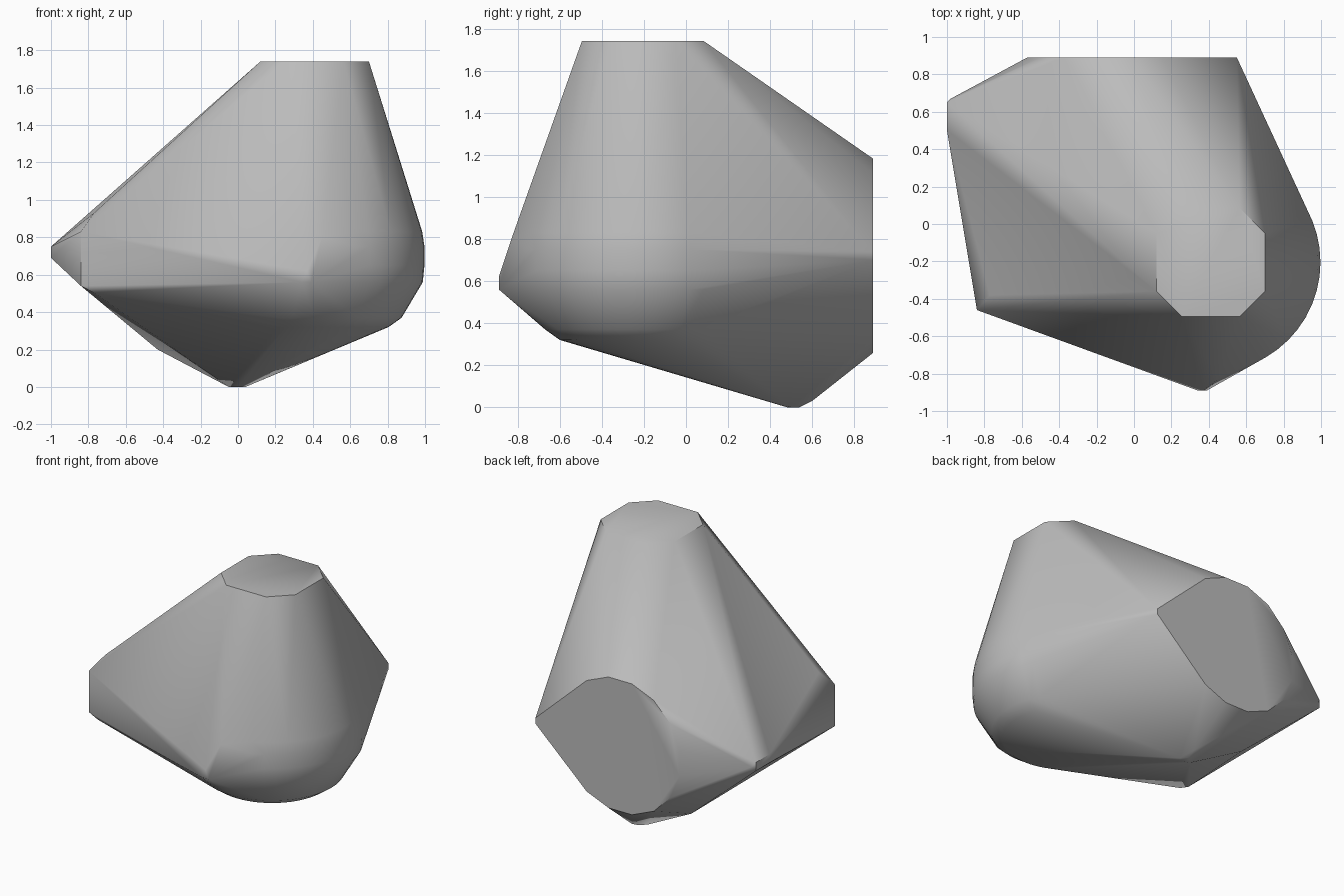
import bpy, bmesh, math

cube = bpy.data.objects.get("Cube")
if cube:
    bpy.data.objects.remove(cube, do_unlink=True)

grey = bpy.data.materials.new("Grey")
grey.use_nodes = True
colour = (0.5, 0.5, 0.5, 1)
grey.diffuse_color = colour
grey.node_tree.nodes["Principled BSDF"].inputs["Base Color"].default_value = colour


def ring(cx, cy, r, n, phase=0.0):
    """Points of a regular polygon in 2D."""
    for i in range(n):
        a = 2 * math.pi * (i + phase) / n
        yield cx + r * math.cos(a), cy + r * math.sin(a)


points = []

# Octagonal flat top
for sx, sy in ((0.155, 0.29), (0.29, 0.155)):
    points += [(0.41 + i * sx, -0.205 + j * sy, 1.74) for i in (-1, 1) for j in (-1, 1)]

# Rounded shoulder below the top: (height, radius)
for z, r in ((0.83, 0.575), (0.75, 0.587), (0.65, 0.587), (0.56, 0.578),
             (0.37, 0.465), (0.32, 0.395)):
    points += [(x, y, z) for x, y in ring(0.41, -0.205, r, 48)]

# Round flat back with a pointed side
points += [(x, 0.89, z) for x, z in ring(-0.11, 0.72, 0.47, 16, 0.5)]
points += [(0.55, 0.89, 0.74), (0.55, 0.89, 0.70)]

# Front tip
points += [(0.34, -0.89, 0.56), (0.39, -0.89, 0.56), (0.37, -0.89, 0.62), (0.45, -0.83, 0.80)]

# Side corner towards the front
points += [(-0.84, -0.46, 0.83), (-0.84, -0.46, 0.54), (-0.77, -0.46, 0.505), (-0.77, -0.38, 0.93)]

# Side corner towards the back
points += [(-1, y, z) for y in (0.5, 0.65) for z in (0.69, 0.75)] + [(-0.98, 0.67, 0.72)]

# Small flat base and the lower side corner
points += [(-0.05, 0.50, 0), (0.04, 0.50, 0), (0, 0.48, 0), (0, 0.54, 0),
           (0, 0.60, 0.03), (-0.43, 0.555, 0.2)]

# Wrap the points in one convex shell
bm = bmesh.new()
for p in points:
    bm.verts.new(p)
hull = bmesh.ops.convex_hull(bm, input=bm.verts[:])
bmesh.ops.delete(bm, geom=[v for v in bm.verts if not v.link_faces], context="VERTS")
bmesh.ops.dissolve_limit(bm, angle_limit=math.radians(0.5), verts=bm.verts[:], edges=bm.edges[:])
bmesh.ops.recalc_face_normals(bm, faces=bm.faces[:])

mesh = bpy.data.meshes.new("faceted_stone")
bm.to_mesh(mesh)
bm.free()
mesh.materials.append(grey)
stone = bpy.data.objects.new("faceted_stone", mesh)
bpy.context.collection.objects.link(stone)

# Smooth shading that keeps the sharp rims
bpy.ops.object.select_all(action="DESELECT")
stone.select_set(True)
bpy.context.view_layer.objects.active = stone
bpy.ops.object.shade_smooth_by_angle(angle=math.radians(40))
